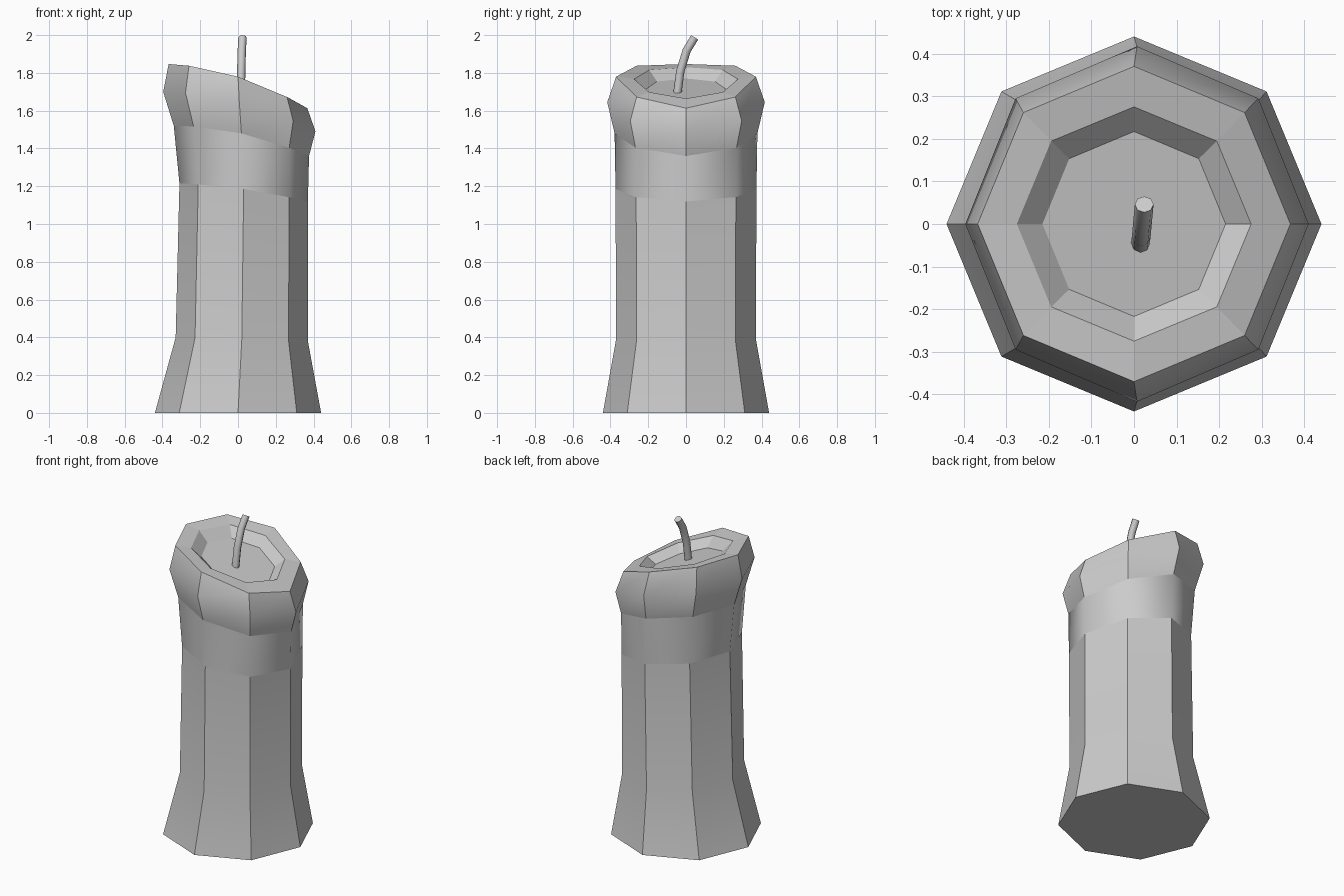
import bpy, bmesh, math
from mathutils import Vector

old = bpy.data.objects.get("Cube")
if old:
    bpy.data.objects.remove(old)

SIDES = 8

grey = bpy.data.materials.new("wax_grey")
grey.use_nodes = True
colour = (0.6, 0.6, 0.6, 1)
grey.diffuse_color = colour
grey.node_tree.nodes["Principled BSDF"].inputs["Base Color"].default_value = colour


def finish(bm, name):
    bmesh.ops.recalc_face_normals(bm, faces=bm.faces[:])
    mesh = bpy.data.meshes.new(name)
    bm.to_mesh(mesh)
    bm.free()
    mesh.materials.append(grey)
    obj = bpy.data.objects.new(name, mesh)
    bpy.context.collection.objects.link(obj)


def skin(bm, rings):
    """Join rings of vertices with quads and close both ends."""
    for low, high in zip(rings, rings[1:]):
        n = len(low)
        for i in range(n):
            j = (i + 1) % n
            bm.faces.new((low[i], low[j], high[j], high[i])).smooth = True
    bm.faces.new(rings[0])
    bm.faces.new(rings[-1])


# Candle body: centre x, radius x, radius y, height, tilt, sag, sharp rim
profile = [
    (0, .44, .44, 0, 0, 0, True),                # foot
    (.02, .35, .37, .39, -.01, 0, False),        # waist
    (.03, .34, .373, 1.185, -.048, -.018, True),  # band bottom
    (.018, .358, .378, 1.48, -.08, -.04, True),   # band top
    (.007, .403, .417, 1.645, -.105, -.05, False),  # bulging lip
    (0, .367, .37, 1.78, -.117, -.05, True),      # outer rim
    (0, .275, .275, 1.767, -.083, -.02, True),    # inner rim
    (0, .215, .217, 1.71, -.07, -.01, True),      # pool
]
BAND = 2

bm = bmesh.new()
rings = []
for cx, rx, ry, z, tilt, sag, _ in profile:
    ring = []
    for i in range(SIDES):
        a = math.tau * i / SIDES
        u = math.cos(a)
        ring.append(bm.verts.new((cx + rx * u, ry * math.sin(a), z + tilt * u + sag * u * u)))
    rings.append(ring)
skin(bm, rings)

# Crisp rims and corners, except the rounded band
for k, ring in enumerate(rings):
    for i, v in enumerate(ring):
        if profile[k][-1]:
            bm.edges.get((v, ring[(i + 1) % SIDES])).smooth = False
        if k + 1 < len(rings) and k != BAND:
            bm.edges.get((v, rings[k + 1][i])).smooth = False
finish(bm, "candle_body")

# Bent wick
path = [Vector(p) for p in ((.015, -.046, 1.69), (.017, -.03, 1.81),
                            (.02, .004, 1.92), (.024, .046, 1.988))]
bm = bmesh.new()
rings = []
for k, p in enumerate(path):
    along = (path[min(k + 1, len(path) - 1)] - path[max(k - 1, 0)]).normalized()
    side = Vector((1, 0, 0))
    up = along.cross(side).normalized()
    rings.append([bm.verts.new(p + .022 * (side * math.cos(math.tau * i / SIDES)
                                           + up * math.sin(math.tau * i / SIDES)))
                  for i in range(SIDES)])
skin(bm, rings)
for ring in (rings[0], rings[-1]):
    for i, v in enumerate(ring):
        bm.edges.get((v, ring[(i + 1) % SIDES])).smooth = False
finish(bm, "wick")
